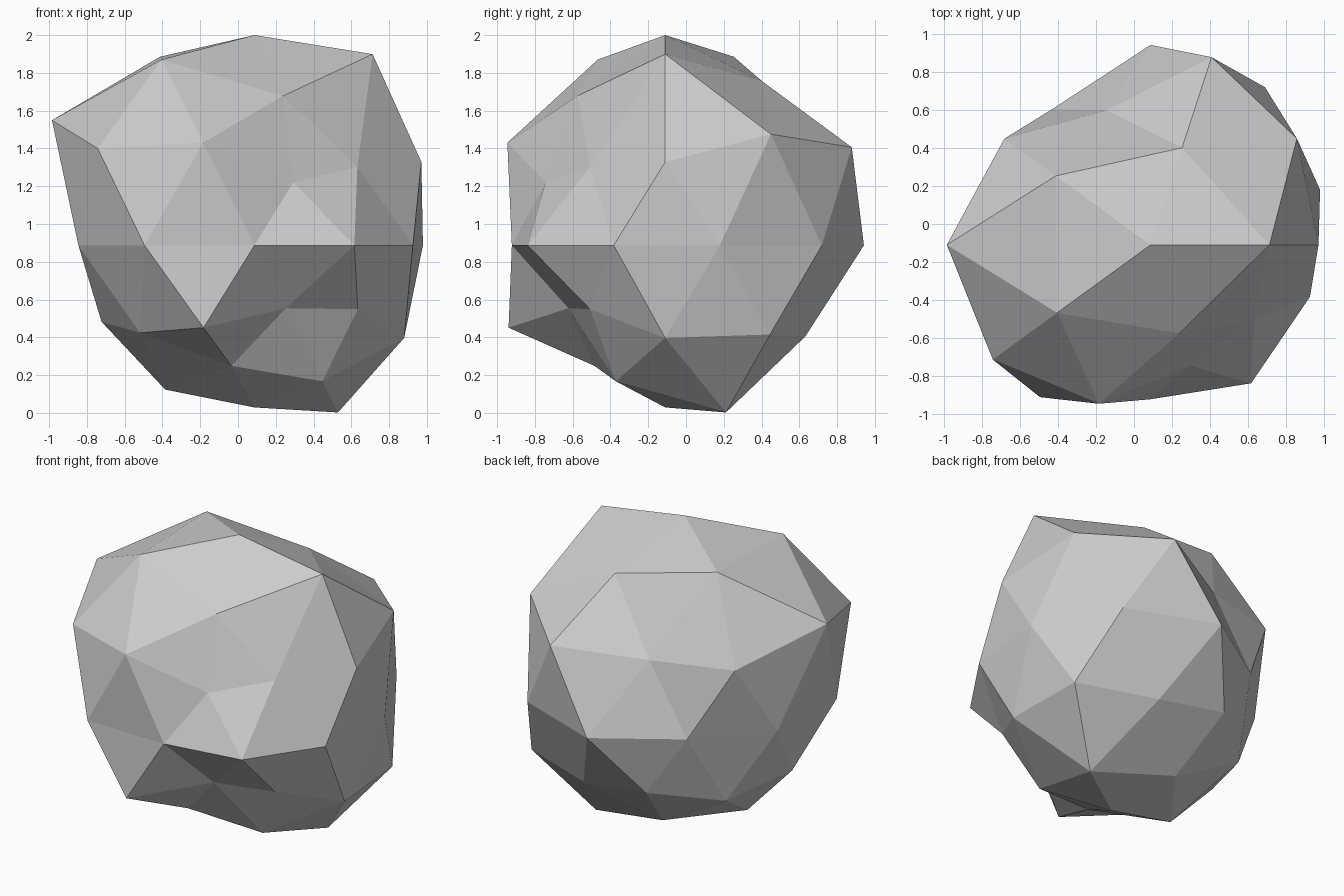
import bpy
import bmesh
import math
from mathutils import Vector

cube = bpy.data.objects.get("Cube")
if cube:
    bpy.data.objects.remove(cube, do_unlink=True)

# Stone grey material
GREY = (0.6, 0.6, 0.6, 1.0)
stone = bpy.data.materials.new("stone_grey")
stone.use_nodes = True
stone.diffuse_color = GREY
shader = next(n for n in stone.node_tree.nodes if n.type == 'BSDF_PRINCIPLED')
shader.inputs["Base Color"].default_value = GREY
shader.inputs["Roughness"].default_value = 0.9

# Bumpiness of the rock: rings of (unit height, first azimuth, radii around the ring)
CENTRE = Vector((0.087, -0.11, 0.887))
RINGS = [
    (1.0, 0, [1.113]),
    (0.851, 0, [1.19, 1.023, 1.174, 1.156, 0.93]),
    (0.526, 36, [1.119, 0.876, 1.26, 1.033, 0.792]),
    (0.447, 0, [0.988, 1.161, 1.063, 1.147, 0.744]),
    (0.0, 18, [0.938, 1.025, 1.052, 0.882, 0.95, 0.98, 0.99, 0.812, 0.9, 0.882]),
    (-0.447, 36, [1.055, 0.915, 0.905, 0.975, 0.756]),
    (-0.526, 0, [0.932, 0.917, 0.92, 0.88, 0.633]),
    (-0.851, 36, [1.04, 0.885, 0.898, 0.75, 0.846]),
    (-1.0, 0, [0.858]),
]


def radius_along(direction):
    """Distance from the rock's centre to its surface along a sphere direction."""
    _, start, radii = min(RINGS, key=lambda ring: abs(ring[0] - direction.z))
    azimuth = math.degrees(math.atan2(direction.y, direction.x))
    step = 360 / len(radii)
    return radii[round((azimuth - start) / step) % len(radii)]


# Rock: a faceted icosphere with each corner pushed in or out
bm = bmesh.new()
bmesh.ops.create_icosphere(bm, subdivisions=2, radius=1.0)
for vert in bm.verts:
    direction = vert.co.normalized()
    vert.co = CENTRE + direction * radius_along(direction)
for face in bm.faces:
    face.smooth = False
bmesh.ops.recalc_face_normals(bm, faces=bm.faces)

mesh = bpy.data.meshes.new("rock")
bm.to_mesh(mesh)
bm.free()
mesh.materials.append(stone)
rock = bpy.data.objects.new("rock", mesh)
bpy.context.collection.objects.link(rock)
